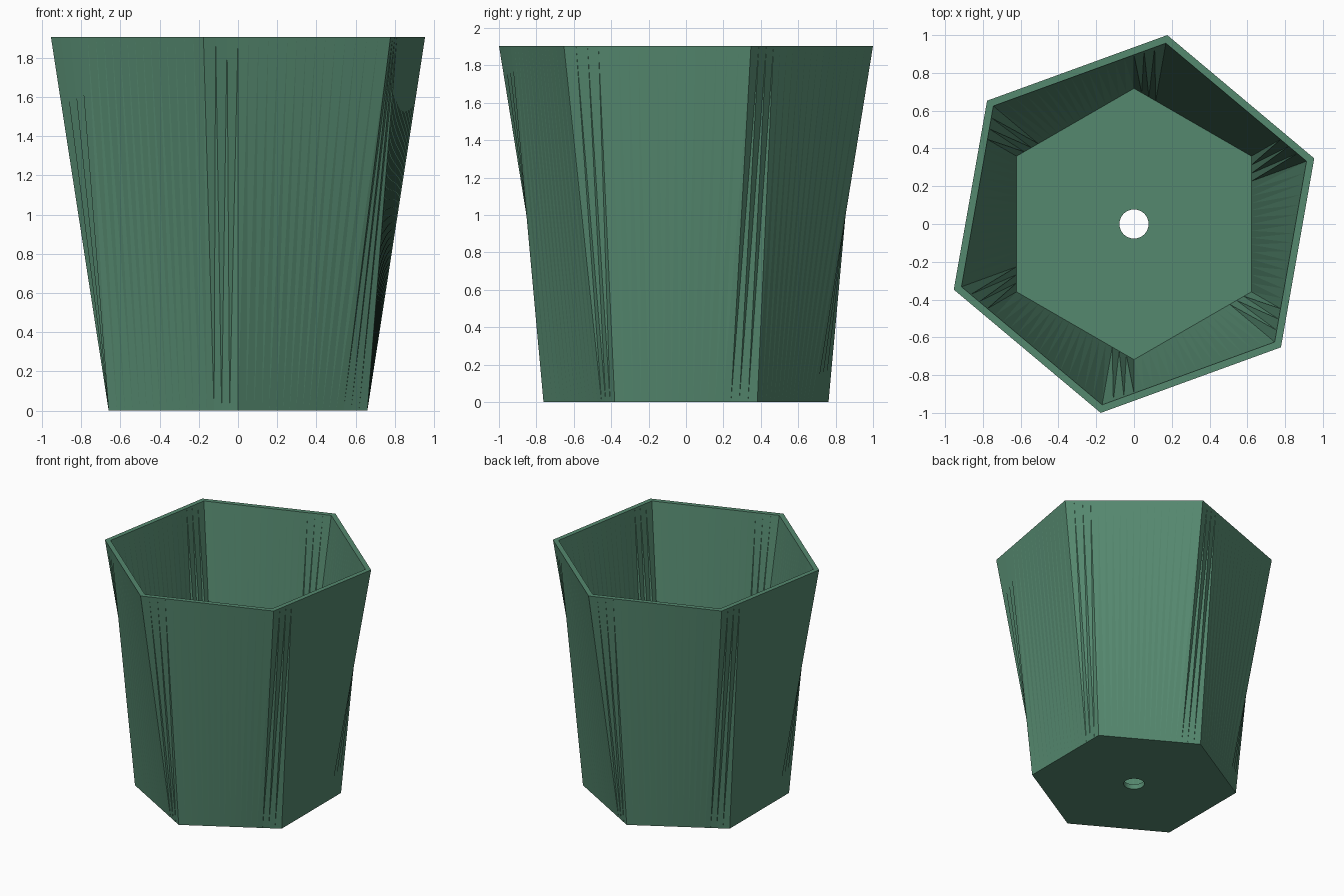
import bpy, bmesh, math

if "Cube" in bpy.data.objects:
    bpy.data.objects.remove(bpy.data.objects["Cube"])

HEIGHT = 1.905
FLOOR = 0.04        # floor thickness
SAMPLES = 108       # evenly spaced directions, shared by every ring

green = bpy.data.materials.new("planter green")
green.diffuse_color = (0.091, 0.248, 0.159, 1)
green.use_nodes = True
green.node_tree.nodes["Principled BSDF"].inputs["Base Color"].default_value = green.diffuse_color


def hexagon(radius, corner):
    """Distance to a hexagon's edge as a function of direction in degrees."""
    return lambda a: radius * math.cos(math.radians(30)) / math.cos(
        math.radians((a - corner) % 60 - 30))


def add_ring(bm, distance, z):
    ring = []
    for i in range(SAMPLES):
        a = 360 * i / SAMPLES
        r, t = distance(a), math.radians(a)
        ring.append(bm.verts.new((r * math.cos(t), r * math.sin(t), z)))
    return ring


def bridge(bm, a, b, split=None):
    """Join two rings; twisted walls are split so the creases run upward."""
    for i in range(SAMPLES):
        j = (i + 1) % SAMPLES
        if split == "rising":
            bm.faces.new((a[i], a[j], b[j]))
            bm.faces.new((a[i], b[j], b[i]))
        elif split == "falling":
            bm.faces.new((a[i], a[j], b[i]))
            bm.faces.new((a[j], b[j], b[i]))
        else:
            bm.faces.new((a[i], a[j], b[j], b[i]))


bm = bmesh.new()
hole = lambda a: 0.077

# Walls: the rim is turned ten degrees against the base
outer_base = add_ring(bm, hexagon(0.762, 30), 0)
outer_rim = add_ring(bm, hexagon(1.0154, 20), HEIGHT)
inner_rim = add_ring(bm, hexagon(0.972, 20), HEIGHT)
inner_base = add_ring(bm, hexagon(0.718, 30), FLOOR)
# Drain hole through the floor
hole_top = add_ring(bm, hole, FLOOR)
hole_bottom = add_ring(bm, hole, 0)

bridge(bm, outer_base, outer_rim, "rising")     # outside wall
bridge(bm, outer_rim, inner_rim)                # rim
bridge(bm, inner_rim, inner_base, "falling")    # inside wall
bridge(bm, inner_base, hole_top)                # floor
bridge(bm, hole_top, hole_bottom)               # drain hole
bridge(bm, hole_bottom, outer_base)             # underside
bmesh.ops.recalc_face_normals(bm, faces=bm.faces)

mesh = bpy.data.meshes.new("planter_pot")
bm.to_mesh(mesh)
bm.free()
mesh.materials.append(green)
bpy.context.collection.objects.link(bpy.data.objects.new("planter_pot", mesh))
